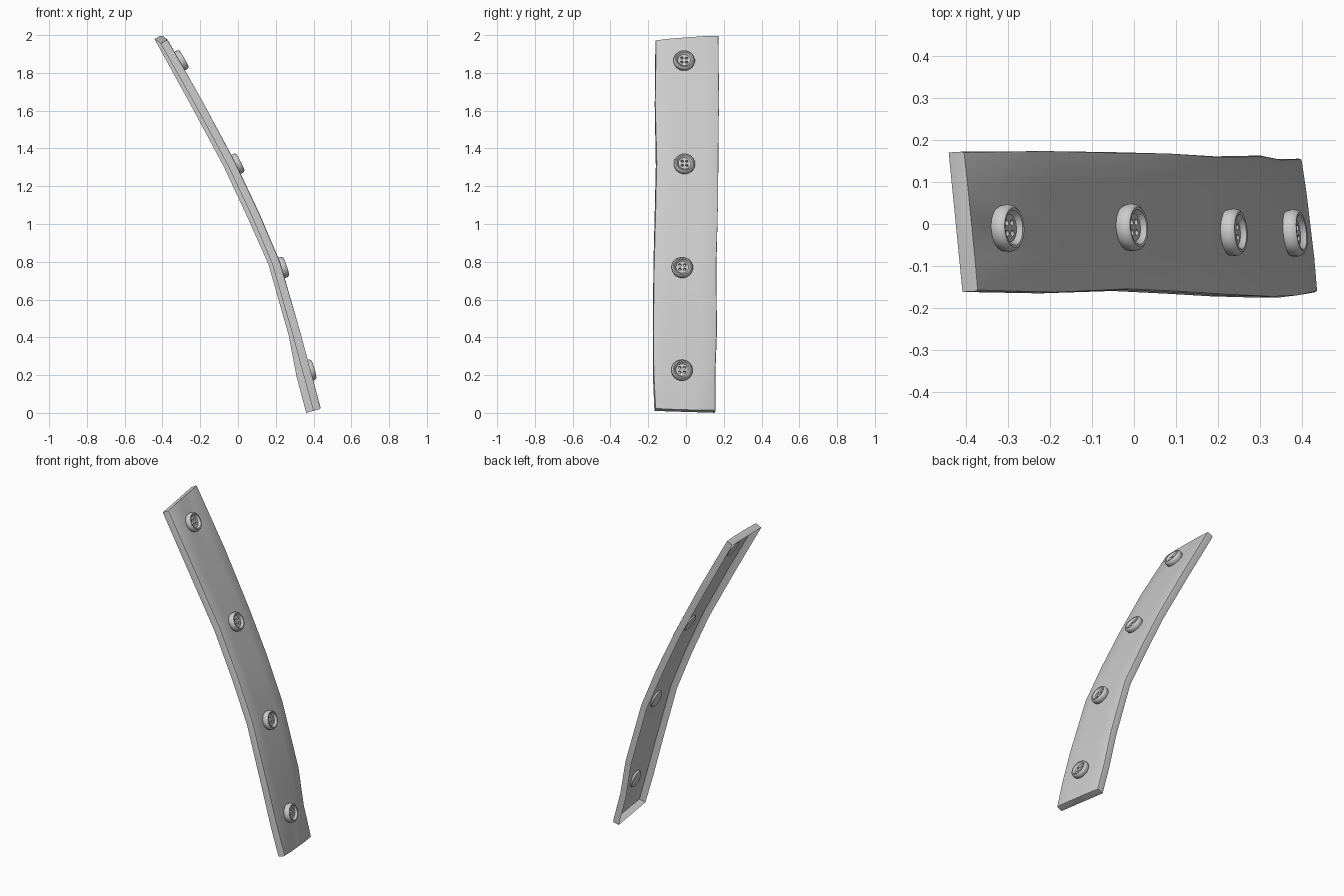
import bpy, bmesh, math
from mathutils import Vector, Matrix

if "Cube" in bpy.data.objects:
    bpy.data.objects.remove(bpy.data.objects["Cube"])

# outer edge paths of the strip, bottom to top (x, y, z)
NEAR = [(.44, -.162, .022), (.391, -.17, .2), (.332, -.173, .42), (.223, -.17, .80),
        (.112, -.163, 1.06), (-.013, -.157, 1.325), (-.188, -.163, 1.65), (-.372, -.16, 1.976)]
FAR = [(.402, .157, .012), (.352, .156, .2), (.31, .164, .42), (.202, .162, .80),
       (.086, .168, 1.06), (-.038, .172, 1.325), (-.212, .174, 1.65), (-.405, .173, 2.0)]
NEAR = [Vector(p) for p in NEAR]
FAR = [Vector(p) for p in FAR]
ROWS, COLS, DEPTH = len(NEAR), 4, .043


def add_object(name, bm):
    mesh = bpy.data.meshes.new(name)
    bm.to_mesh(mesh)
    bm.free()
    ob = bpy.data.objects.new(name, mesh)
    bpy.context.collection.objects.link(ob)
    return ob


def smooth(ob, angle):
    bpy.ops.object.select_all(action='DESELECT')
    ob.select_set(True)
    bpy.context.view_layer.objects.active = ob
    bpy.ops.object.shade_smooth_by_angle(angle=math.radians(angle))


def row_normal(i):
    along = NEAR[min(i + 1, ROWS - 1)] - NEAR[max(i - 1, 0)]
    return (FAR[i] - NEAR[i]).cross(along).normalized()


# strip: bent front sheet with a turned-back rim, open behind
bm = bmesh.new()
grid = [[bm.verts.new(NEAR[i].lerp(FAR[i], j / COLS)) for j in range(COLS + 1)]
        for i in range(ROWS)]
for i in range(ROWS - 1):
    for j in range(COLS):
        bm.faces.new((grid[i][j], grid[i][j + 1], grid[i + 1][j + 1], grid[i + 1][j]))
ring = [(0, j) for j in range(COLS)] + [(i, COLS) for i in range(ROWS - 1)]
ring += [(ROWS - 1, j) for j in range(COLS, 0, -1)] + [(i, 0) for i in range(ROWS - 1, 0, -1)]
front = [grid[i][j] for i, j in ring]
back = [bm.verts.new(grid[i][j].co - row_normal(i) * DEPTH) for i, j in ring]
n = len(ring)
for k in range(n):
    m = (k + 1) % n
    bm.faces.new((front[m], front[k], back[k], back[m]))
edges = [bm.edges.get((front[k], front[(k + 1) % n])) for k in range(n)]
bmesh.ops.bevel(bm, geom=edges, offset=.009, segments=2, profile=.5, affect='EDGES')
strip = add_object("strip", bm)
smooth(strip, 40)

# button: lathed disc with raised rounded rim and sunken middle
PROFILE = [(0, -.008), (.05, -.008), (.055, .004), (.057, .018), (.054, .029), (.048, .034),
           (.042, .033), (.037, .025), (.033, .021), (0, .021)]
bm = bmesh.new()
vs = [bm.verts.new((r, 0, z)) for r, z in PROFILE]
es = [bm.edges.new(pair) for pair in zip(vs, vs[1:])]
bmesh.ops.spin(bm, geom=vs + es, cent=(0, 0, 0), axis=(0, 0, 1),
               angle=math.tau, steps=28, use_duplicate=False)
bmesh.ops.remove_doubles(bm, verts=bm.verts, dist=.0001)
bmesh.ops.recalc_face_normals(bm, faces=bm.faces)
button = add_object("button_1", bm)

# four thread holes
bm = bmesh.new()
for sx in (-1, 1):
    for sy in (-1, 1):
        bmesh.ops.create_cone(bm, cap_ends=True, segments=12, radius1=.0075, radius2=.0075,
                              depth=.04, matrix=Matrix.Translation((sx * .0125, sy * .0125, .024)))
cutter = add_object("hole_cutter", bm)
cutter.hide_render = True
mod = button.modifiers.new("holes", 'BOOLEAN')
mod.operation, mod.object, mod.solver = 'DIFFERENCE', cutter, 'EXACT'
bpy.context.view_layer.objects.active = button
bpy.ops.object.modifier_apply(modifier=mod.name)
bpy.data.objects.remove(cutter)
smooth(button, 40)

# place the buttons along the strip
for k, z in enumerate((.222, .765, 1.312, 1.858)):
    ob = button if k == 0 else button.copy()
    ob.name = f"button_{k + 1}"
    if k:
        bpy.context.collection.objects.link(ob)
    mids = [a.lerp(b, .45) for a, b in zip(NEAR, FAR)]
    i = max(q for q in range(ROWS - 1) if mids[q].z <= z)
    t = (z - mids[i].z) / (mids[i + 1].z - mids[i].z)
    pos = mids[i].lerp(mids[i + 1], t)
    normal = row_normal(i).lerp(row_normal(i + 1), t).normalized()
    side = Vector((0, 1, 0))
    side = (side - normal * side.dot(normal)).normalized()
    rot = Matrix((side, normal.cross(side), normal)).transposed().to_4x4()
    ob.matrix_world = Matrix.Translation(pos) @ rot
